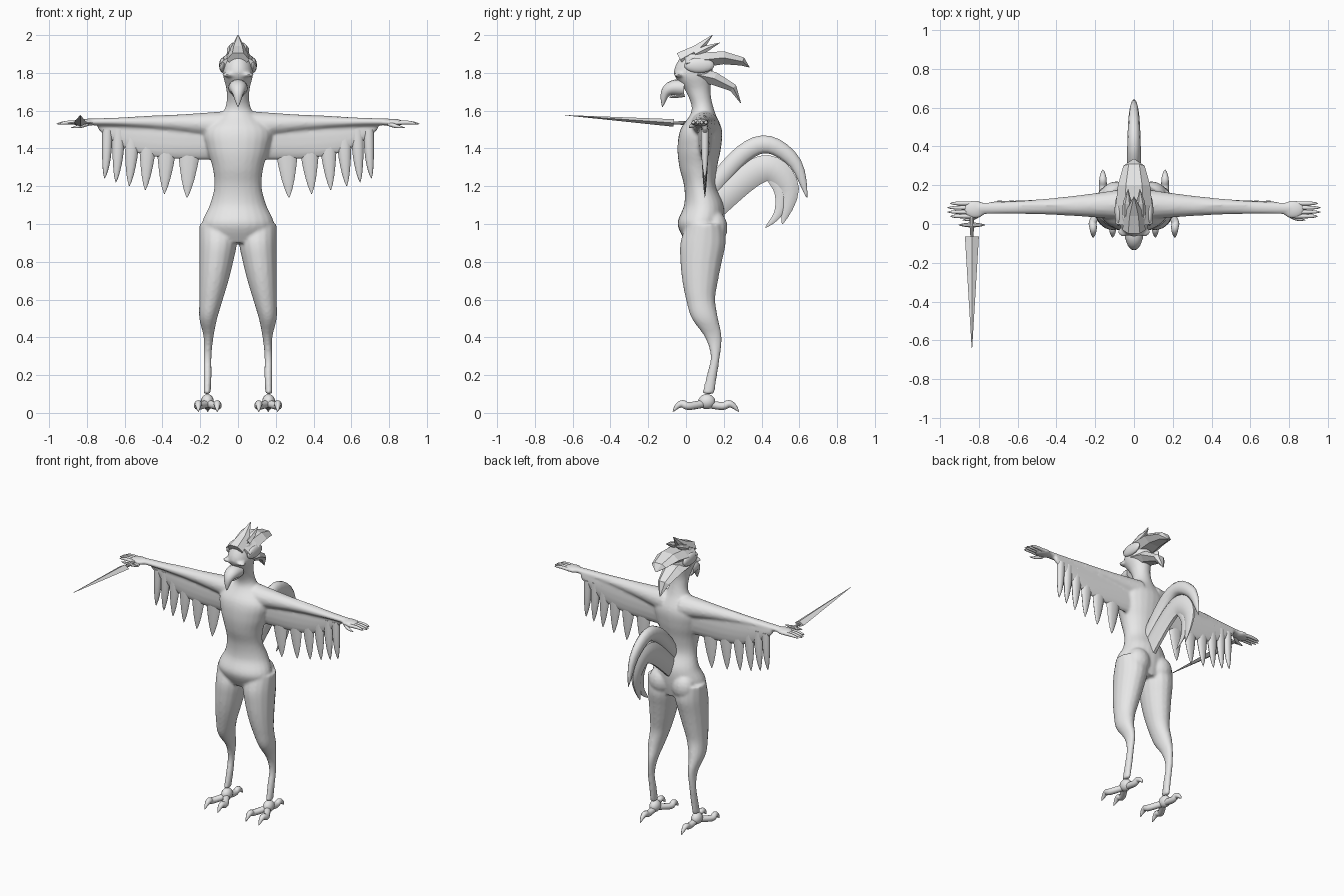
import bpy
import bmesh
from math import cos, sin, pi, radians
from mathutils import Matrix, Vector

cube = bpy.data.objects.get("Cube")
if cube:
    bpy.data.objects.remove(cube)

grey = bpy.data.materials.new("plain grey")
grey.use_nodes = True
grey.diffuse_color = (.8, .8, .8, 1)
grey.node_tree.nodes["Principled BSDF"].inputs["Base Color"].default_value = grey.diffuse_color

RIGHT, BACK, UP = Vector((1, 0, 0)), Vector((0, 1, 0)), Vector((0, 0, 1))


def refine(rows, steps):
    """Insert Catmull-Rom points between the rows."""
    result = []
    for i in range(len(rows) - 1):
        before, start = Vector(rows[max(i - 1, 0)]), Vector(rows[i])
        end, after = Vector(rows[i + 1]), Vector(rows[min(i + 2, len(rows) - 1)])
        for step in range(steps):
            t = step / steps
            leave, arrive = (end - before) / 2, (after - start) / 2
            gap = end - start
            result.append(start + leave * t + (3 * gap - 2 * leave - arrive) * t ** 2
                          + (leave + arrive - 2 * gap) * t ** 3)
    return result + [Vector(rows[-1])]


def loft(bm, rows, side, normal=None, sides=16, mirrored=False):
    """Skin elliptical rows of centre, side radius and normal radius."""
    for flip in ((1, -1) if mirrored else (1,)):
        rings = []
        for i, (centre, wide, thick) in enumerate(rows):
            tangent = rows[min(i + 1, len(rows) - 1)][0] - rows[max(i - 1, 0)][0]
            lift = normal or tangent.cross(side).normalized()
            across = side if normal else lift.cross(tangent).normalized()
            ring = []
            for k in range(sides):
                angle = 2 * pi * k / sides
                point = centre + across * wide * cos(angle) + lift * thick * sin(angle)
                ring.append(bm.verts.new((point.x * flip, point.y, point.z)))
            rings.append(ring)
        for low, high in zip(rings, rings[1:]):
            for k in range(sides):
                following = (k + 1) % sides
                bm.faces.new((low[k], low[following], high[following], high[k]))
        bm.faces.new(rings[0])
        bm.faces.new(rings[-1])


def taper(bm, path, wide, thick, power=2, side=RIGHT, sides=10, steps=4, mirrored=False):
    """Sweep an ellipse that narrows to a point at the end of the path."""
    points = refine(path, steps)
    rows = []
    for i, point in enumerate(points):
        scale = max(1 - (i / (len(points) - 1)) ** power, .04)
        rows.append((point, wide * scale, thick * scale))
    loft(bm, rows, side, sides=sides, mirrored=mirrored)


def middle(*points):
    """Lift (y, z) points onto the centre plane."""
    return [(0, y, z) for y, z in points]


def blob(bm, centre, radii):
    """Matching ellipsoids on both sides."""
    x, y, z = centre
    for flip in (1, -1):
        placed = Matrix.Translation((x * flip, y, z)) @ Matrix.Diagonal((*radii, 1))
        bmesh.ops.create_uvsphere(bm, u_segments=16, v_segments=10, radius=1, matrix=placed)


def finish(name, bm, smooth=True):
    bmesh.ops.recalc_face_normals(bm, faces=bm.faces)
    mesh = bpy.data.meshes.new(name)
    bm.to_mesh(mesh)
    bm.free()
    mesh.materials.append(grey)
    obj = bpy.data.objects.new(name, mesh)
    bpy.context.collection.objects.link(obj)
    if smooth:
        bpy.ops.object.select_all(action="DESELECT")
        obj.select_set(True)
        bpy.context.view_layer.objects.active = obj
        bpy.ops.object.shade_smooth_by_angle(angle=radians(50))
    return obj


# Torso, neck and head: half width, front and back at evenly spaced levels
body = bmesh.new()
levels = [(.15, 0, .18), (.19, -.045, .2), (.15, -.01, .2), (.125, -.01, .16), (.135, -.035, .165),
          (.165, -.045, .185), (.175, -.03, .19), (.075, .03, .15), (.06, 0, .13),
          (.08, -.065, .14), (.06, -.02, .14)]
rows = refine([(.9 + i / 10, *level) for i, level in enumerate(levels)], 5)
loft(body, [(Vector((0, (front + back) / 2, z)), half, (back - front) / 2)
            for z, half, front, back in rows], RIGHT, BACK, sides=24)

# Legs: inner edge, front and back from ankle to hip
levels = [(.145, .085, .15), (.14, .11, .165), (.14, .13, .18), (.13, .1, .19), (.11, .03, .17),
          (.08, 0, .155), (.05, -.02, .17), (.025, -.03, .19), (.005, -.03, .21), (.005, 0, .2)]
rows = refine([((i + 1) / 10, .205 if i > 3 else .182, *level) for i, level in enumerate(levels)], 5)
loft(body, [(Vector(((inner + outer) / 2, (front + back) / 2, z)), (outer - inner) / 2, (back - front) / 2)
            for z, outer, inner, front, back in rows], RIGHT, BACK, mirrored=True)
blob(body, (.09, .15, .98), (.08, .07, .09))

# Arms swelling towards the shoulder, with the wing web beneath
arm, web = [], []
for i in range(17):
    t = i / 16
    swell = (1 - t) ** 2
    arm.append((Vector((.06 + .74 * t, .1 - .02 * t, 1.55 - .03 * swell - .01 * t)),
                .03 + .05 * swell, .028 - .01 * t + .05 * swell))
    web.append((Vector((.1 + .64 * t, .1, 1.46 + .06 * t ** 4)), .04 - .025 * t, .12 - .1 * t ** 4))
loft(body, arm, BACK, UP, mirrored=True)
loft(body, web, BACK, UP, mirrored=True)
blob(body, (.82, .075, 1.537), (.06, .048, .02))

# Brow ridges
blob(body, (.05, -.04, 1.79), (.035, .025, .013))
skin = finish("body", body)
remesh = skin.modifiers.new("blend", "REMESH")
remesh.mode = "VOXEL"
remesh.voxel_size = .009
remesh.use_smooth_shade = True
relax = skin.modifiers.new("relax", "SMOOTH")
relax.iterations = 4

# Wing feathers getting shorter and closer towards the hand
feathers = bmesh.new()
x, spacing = .27, .12
for i in range(6):
    tip = 1.14 + .02 * i
    taper(feathers, [(x - .015, .1, 1.5), (x - .01, .1, 1.35), (x, .1, tip)],
          spacing * .55, .022, power=2.5, mirrored=True)
    x += spacing
    spacing *= .84
finish("wing_feathers", feathers)

# Fingers and thumbs
fingers = bmesh.new()
for i in range(4):
    y = .04 + .022 * i
    tip = .97 - .015 * abs(i - 1.5)
    taper(fingers, [(.83, y, 1.535), (.9, y, 1.537), (tip, y, 1.53)],
          .011, .011, power=4, side=BACK, mirrored=True)
taper(fingers, [(.8, .05, 1.53), (.84, .027, 1.517), (.885, .02, 1.51)],
      .014, .013, side=BACK, mirrored=True)
finish("fingers", fingers)

# Clawed feet: two front toes and one back toe, each an arched path
feet = bmesh.new()
for x, reach in ((.11, -.17), (.21, -.17), (.16, .18)):
    arch = ((0, .05), (.5, .036), (.7, .048), (.85, .036), (1, .006))
    path = [(x if t else .16, .1 + reach * t, z) for t, z in arch]
    taper(feet, path, .021, .021, power=4, side=UP, mirrored=True)
blob(feet, (.162, .11, .06), (.034, .045, .04))
finish("clawed_feet", feet)

# Hooked beak
beak = bmesh.new()
taper(beak, middle((-.01, 1.72), (-.07, 1.72), (-.11, 1.69), (-.125, 1.62)), .052, .045, sides=16)
taper(beak, middle((-.01, 1.69), (-.09, 1.67)), .035, .018)
finish("beak", beak)

# Swept-back crest of hard-edged spikes
crest = bmesh.new()
spike = dict(sides=6, steps=1)
taper(crest, middle((-.03, 1.87), (.06, 1.92), (.14, 2)), .06, .045, **spike)
taper(crest, [(.03, .05, 1.9), (.035, .11, 1.93), (.03, .18, 1.96)], .03, .025, mirrored=True, **spike)
taper(crest, middle((0, 1.85), (.1, 1.87), (.2, 1.88), (.3, 1.86), (.335, 1.83)), .095, .045, power=3, **spike)
taper(crest, middle((.06, 1.79), (.15, 1.77), (.25, 1.72), (.29, 1.64)), .08, .045, **spike)
finish("head_crest", crest, smooth=False)

# Feather tufts on the cheeks
tufts = bmesh.new()
blob(tufts, (.08, .07, 1.84), (.02, .08, .04))
finish("cheek_tufts", tufts)

# Sickle tail feathers
tail = bmesh.new()
taper(tail, middle((.12, 1.17), (.3, 1.37), (.44, 1.42), (.58, 1.32), (.64, 1.14)), .036, .052, power=4)
taper(tail, middle((.13, 1.08), (.34, 1.26), (.46, 1.29), (.55, 1.18), (.51, 1)), .032, .075, power=4)
taper(tail, middle((.45, 1.26), (.5, 1.17), (.49, 1.06), (.42, .98)), .014, .035, power=3)
finish("tail_feathers", tail)

# Slim dagger with a cross guard and a grip in the right hand
dagger = bmesh.new()
hold = Vector((-.835, -.005, 1.535))
taper(dagger, [hold - BACK * .06, (hold.x, -.64, 1.576)], .036, .02, power=1, sides=4, steps=1)
taper(dagger, [hold + BACK * .1, hold - BACK * .1], .012, .012, power=4)
for way in (RIGHT, -RIGHT):
    taper(dagger, [hold, hold + way * .07], .013, .01, side=BACK, sides=6)
finish("dagger", dagger, smooth=False)
